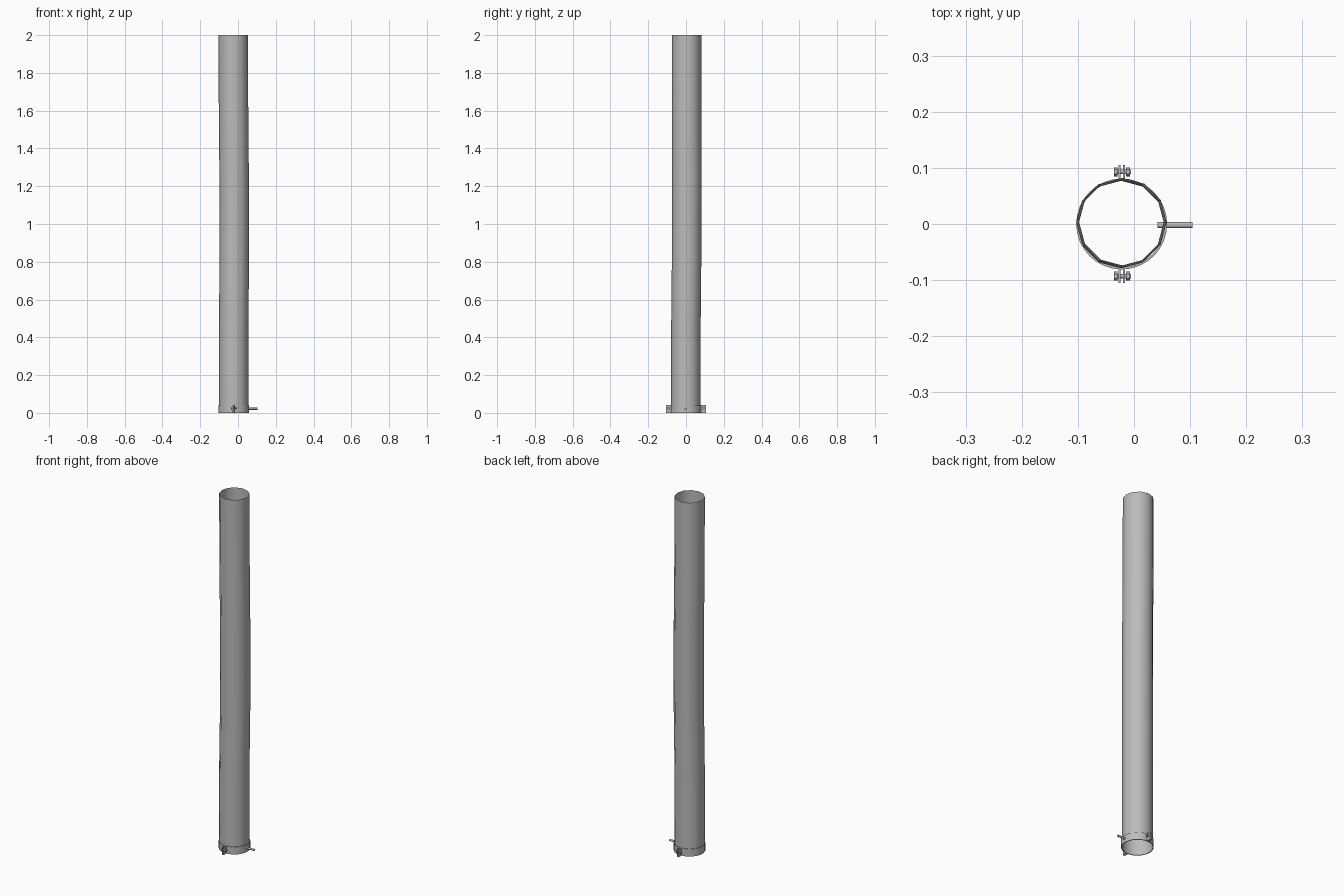
import bpy, bmesh, math
from mathutils import Vector, Matrix

old = bpy.data.objects.get("Cube")
if old:
    bpy.data.objects.remove(old)

steel = bpy.data.materials.new("grey steel")
steel.use_nodes = True
GREY = (0.5, 0.5, 0.5, 1)
steel.diffuse_color = GREY
steel.node_tree.nodes["Principled BSDF"].inputs["Base Color"].default_value = GREY

CX, BAND_H, BOLT_Z = -0.022, 0.042, 0.024


def finish(name, bm, angle=35):
    bmesh.ops.recalc_face_normals(bm, faces=bm.faces)
    mesh = bpy.data.meshes.new(name)
    bm.to_mesh(mesh)
    bm.free()
    obj = bpy.data.objects.new(name, mesh)
    bpy.context.collection.objects.link(obj)
    mesh.materials.append(steel)
    bpy.ops.object.select_all(action='DESELECT')
    obj.select_set(True)
    bpy.context.view_layer.objects.active = obj
    bpy.ops.object.shade_smooth_by_angle(angle=math.radians(angle))
    return obj


def loft(bm, rings):
    """Bridge rings of points that all have the same count."""
    loops = [[bm.verts.new(p) for p in ring] for ring in rings]
    for a, b in zip(loops, loops[1:]):
        for i in range(len(a)):
            j = (i + 1) % len(a)
            bm.faces.new((a[i], a[j], b[j], b[i]))


def circle(x, y, z, r, n):
    return [Vector((x + r * math.cos(math.tau * i / n),
                    y + r * math.sin(math.tau * i / n), z)) for i in range(n)]


def rod_x(name, x0, x1, y, z, r, sides):
    bm = bmesh.new()
    bmesh.ops.create_cone(bm, cap_ends=True, segments=sides, radius1=r, radius2=r,
                          depth=x1 - x0,
                          matrix=Matrix.Translation(((x0 + x1) / 2, y, z))
                          @ Matrix.Rotation(math.pi / 2, 4, 'Y'))
    return finish(name, bm)


def box(name, centre, size):
    bm = bmesh.new()
    bmesh.ops.create_cube(bm, size=1, matrix=Matrix.Translation(centre)
                          @ Matrix.Diagonal((*size, 1)))
    return finish(name, bm)


# Long open pipe, slightly bowed along its height
path = [(-0.023, -0.001, 0.004), (-0.023, -0.001, 0.4), (-0.020, 0.003, 0.8),
        (-0.020, 0.004, 1.2), (-0.024, 0.003, 1.65), (-0.025, 0.003, 2.0)]
bm = bmesh.new()
loft(bm, [circle(x, y, z, 0.078, 12) for x, y, z in path])
finish("pipe", bm, 40)

# Clamp band around the foot of the pipe
bm = bmesh.new()
profile = [(0.077, 0), (0.081, 0), (0.081, BAND_H), (0.077, BAND_H), (0.077, 0)]
loft(bm, [circle(CX, 0, z, r, 32) for r, z in profile])
bmesh.ops.remove_doubles(bm, verts=bm.verts, dist=1e-5)
finish("clamp_band", bm)

# Paired ears with a bolt, at the front and the back
for side, label in ((-1, "front"), (1, "back")):
    for dx, hand in ((-0.004, "right"), (0.004, "left")):
        box(f"{label}_{hand}_ear", (CX + dx, side * 0.0915, BAND_H / 2),
            (0.004, 0.027, BAND_H))
    y = side * 0.093
    rod_x(f"{label}_bolt_shank", CX - 0.013, CX + 0.017, y, BOLT_Z, 0.004, 12)
    rod_x(f"{label}_bolt_head", CX - 0.014, CX - 0.007, y, BOLT_Z, 0.008, 6)
    rod_x(f"{label}_bolt_nut", CX + 0.008, CX + 0.015, y, BOLT_Z, 0.008, 6)

# Support rod sticking out to the left of the clamp
rod_x("support_rod", 0.042, 0.104, -0.002, 0.022, 0.0055, 16)
